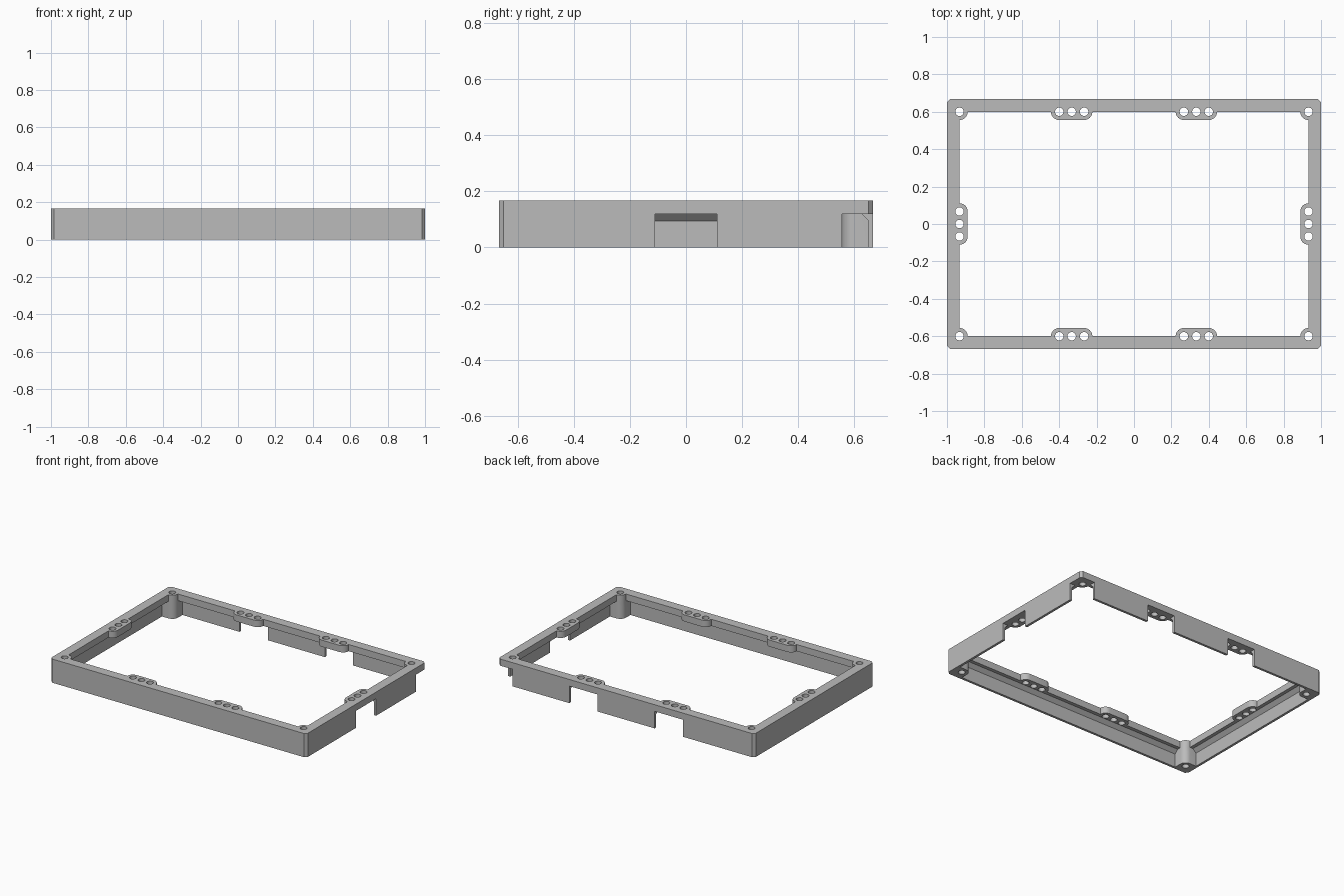
import bpy, bmesh, math

if "Cube" in bpy.data.objects:
    bpy.data.objects.remove(bpy.data.objects["Cube"])

# Main dimensions
HX, HY, H = 1.0, 0.667, 0.167      # half length, half depth, height
WALL, LIP, LEDGE = 0.017, 0.067, 0.12
SLOPE = 0.025                      # sloped corner under the lip
PAD, HOLE, PITCH = 0.044, 0.0225, 0.0667
IX, IY = HX - LIP, HY - LIP        # inner edge of the lip, also the hole lines
TAB = PITCH + PAD                  # half length of a three-hole tab
BIG = 0.3                          # cutter overshoot

grey = bpy.data.materials.new("light_grey")
grey.use_nodes = True
grey.diffuse_color = (0.5, 0.5, 0.5, 1)
grey.node_tree.nodes["Principled BSDF"].inputs["Base Color"].default_value = (0.5, 0.5, 0.5, 1)


def loft(name, rings):
    """Solid through stacked outlines with equal point counts."""
    bm = bmesh.new()
    rows = [[bm.verts.new(p) for p in ring] for ring in rings]
    n = len(rows[0])
    for a, b in zip(rows, rows[1:]):
        for i in range(n):
            j = (i + 1) % n
            bm.faces.new((a[i], a[j], b[j], b[i]))
    bm.faces.new(rows[0][::-1])
    bm.faces.new(rows[-1])
    bmesh.ops.recalc_face_normals(bm, faces=bm.faces)
    mesh = bpy.data.meshes.new(name)
    bm.to_mesh(mesh)
    bm.free()
    ob = bpy.data.objects.new(name, mesh)
    bpy.context.collection.objects.link(ob)
    return ob


def outline(cx, cy, hx, hy, z, r=0.0, seg=8):
    """Rectangle outline with optional rounded (seg > 1) or cut (seg = 1) corners."""
    if r == 0:
        return [(cx + sx * hx, cy + sy * hy, z) for sx, sy in ((1, 1), (-1, 1), (-1, -1), (1, -1))]
    pts = []
    for q, (sx, sy) in enumerate(((1, 1), (-1, 1), (-1, -1), (1, -1))):
        for k in range(seg + 1):
            a = math.pi / 2 * (q + k / seg)
            pts.append((cx + sx * (hx - r) + r * math.cos(a),
                        cy + sy * (hy - r) + r * math.sin(a), z))
    return pts


def block(name, cx, cy, hx, hy, z0, z1, r=0.0, seg=8):
    return loft(name, [outline(cx, cy, hx, hy, z, r, seg) for z in (z0, z1)])


def hole(x, y):
    ring = [(x + HOLE * math.cos(k * math.tau / 24), y + HOLE * math.sin(k * math.tau / 24)) for k in range(24)]
    return loft("hole", [[(px, py, z) for px, py in ring] for z in (-BIG, H + BIG)])


def subtract(target, cutter):
    mod = target.modifiers.new("cut", "BOOLEAN")
    mod.operation, mod.solver, mod.object = "DIFFERENCE", "EXACT", cutter
    deps = bpy.context.evaluated_depsgraph_get()
    mesh = bpy.data.meshes.new_from_object(target.evaluated_get(deps))
    target.modifiers.clear()
    target.data = mesh
    bpy.data.objects.remove(cutter)


def pad_at_edge(name, sx, sy, along, half, z0, z1, r):
    """Block reaching from the pad line outwards through one side."""
    d = BIG / 2
    if sx:
        return block(name, sx * (IX - PAD + d), along, d, half, z0, z1, r)
    return block(name, along, sy * (IY - PAD + d), half, d, z0, z1, r)


def post(sx, sy):
    d = BIG / 2
    return block("post", sx * (IX - PAD + d), sy * (IY - PAD + d), d, d, -2 * BIG, 2 * BIG, PAD)


corners = [(sx, sy) for sx in (-1, 1) for sy in (-1, 1)]
tabs = [(-1, 0, 0), (1, 0, 0)] + [(0, sy, x) for sy in (-1, 1) for x in (-1 / 3, 1 / 3)]

# Outer body with cut vertical corners
frame = block("frame", 0, 0, HX, HY, 0, H, WALL, 1)

# Lower cavity with sloped shoulder, leaving three corner posts
cavity = loft("cavity", [outline(0, 0, HX - WALL - s, HY - WALL - s, z)
                         for s, z in ((0, -BIG), (0, LEDGE - SLOPE), (SLOPE, LEDGE))])
for sx, sy in corners:
    if (sx, sy) != (1, 1):
        subtract(cavity, post(sx, sy))
subtract(frame, cavity)

# Opening through the lip, leaving tabs and corner pads
opening = block("opening", 0, 0, IX, IY, LEDGE / 2, H + BIG)
for sx, sy in corners:
    subtract(opening, post(sx, sy))
for sx, sy, along in tabs:
    subtract(opening, pad_at_edge("tab", sx, sy, along, TAB, -2 * BIG, 2 * BIG, PAD))
subtract(frame, opening)

# Wall notches below the tabs on the left and back sides, and at their corner
for sx, sy, along in tabs:
    if sx + sy > 0:
        subtract(frame, pad_at_edge("notch", sx, sy, along, TAB, -BIG, LEDGE, 0))
d = BIG / 2
subtract(frame, block("corner_notch", IX - PAD + d, IY - PAD + d, d, d, -BIG, LEDGE))

# Screw holes
for sx, sy in corners:
    subtract(frame, hole(sx * IX, sy * IY))
for sx, sy, along in tabs:
    for k in (-1, 0, 1):
        s = along + k * PITCH
        subtract(frame, hole(sx * IX, s) if sx else hole(s, sy * IY))

frame.data.materials.clear()
frame.data.materials.append(grey)
bpy.ops.object.select_all(action="DESELECT")
frame.select_set(True)
bpy.context.view_layer.objects.active = frame
bpy.ops.object.shade_smooth_by_angle(angle=math.radians(30))
